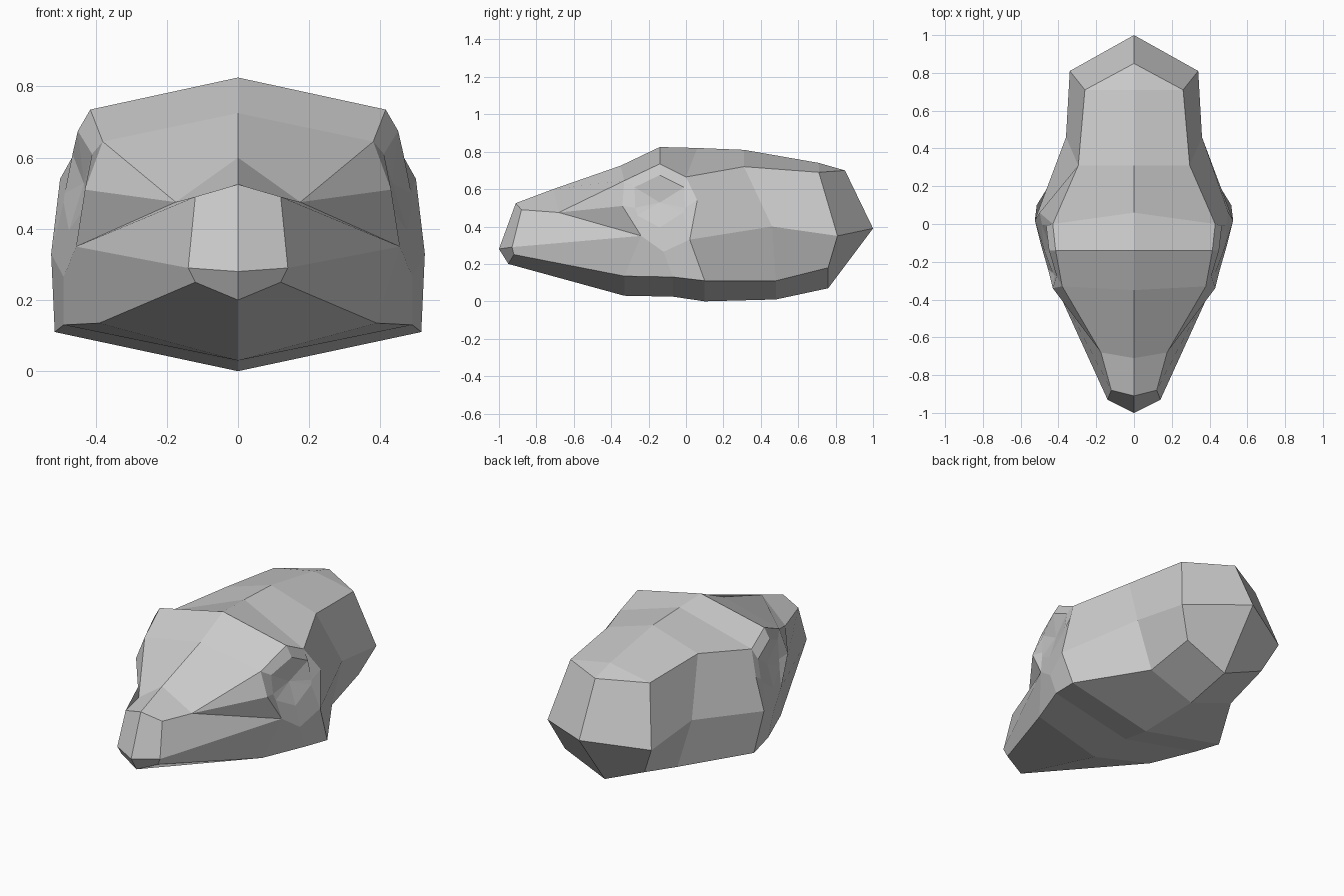
import bpy, bmesh
from mathutils import Vector

if "Cube" in bpy.data.objects:
    bpy.data.objects.remove(bpy.data.objects["Cube"])


def mirrored_object(name, faces):
    """Half shell from faces of 3D points, completed by a mirror across x = 0."""
    bm = bmesh.new()
    for face in faces:
        bm.faces.new([bm.verts.new(p) for p in face])
    bmesh.ops.remove_doubles(bm, verts=bm.verts, dist=0.002)
    bmesh.ops.recalc_face_normals(bm, faces=bm.faces)
    if sum(f.normal.x * f.calc_area() for f in bm.faces) < 0:
        bmesh.ops.reverse_faces(bm, faces=bm.faces)
    mesh = bpy.data.meshes.new(name)
    bm.to_mesh(mesh)
    bm.free()
    obj = bpy.data.objects.new(name, mesh)
    bpy.context.collection.objects.link(obj)
    mod = obj.modifiers.new("Mirror", 'MIRROR')
    mod.use_clip = True
    mod.merge_threshold = 0.002
    return obj


def strip(a, b, closed=False):
    """Quads between two profiles with the same number of points."""
    n = len(a)
    return [(a[i], a[(i + 1) % n], b[(i + 1) % n], b[i])
            for i in range(n if closed else n - 1)]


# Centre profiles (y, z), nose to back
spine = [(0, y, z) for y, z in (
    (-.91, .525), (-.71, .60), (-.35, .725), (-.14, .825),
    (.06, .82), (.31, .81), (.71, .74), (.85, .70))]
keel = [(0, y, z) for y, z in (
    (-1, .28), (-.95, .20), (-.33, .03), (-.07, .025),
    (.10, 0), (.48, .01), (.76, .07), (1, .39))]

# Side profiles, nose to back
brow = [(.12, -.88, .49), (.175, -.68, .475), (.38, -.33, .645),
        (.415, -.14, .735), (.43, 0, .665), (.295, .31, .72), (.26, .71, .69)]
jaw = [(.14, -.93, .29), (.12, -.92, .25), (.39, -.33, .135), (.49, -.07, .13),
       (.515, .10, .11), (.28, .48, .11), (.26, .76, .18), (.34, .81, .35)]
flank = (.36, .46, .40)

# Eye socket outline and eye rim
socket = brow[2:5] + [(.50, .06, .54), (.525, .02, .33), (.49, -.12, .265),
                      (.455, -.24, .35), (.43, -.34, .51)]
rim = [(.41, -.275, .61), (.45, -.14, .675), (.465, -.01, .61), (.487, -.005, .50),
       (.49, -.016, .475), (.475, -.14, .395), (.43, -.26, .46), (.42, -.272, .50)]
B, J, S = brow, jaw, socket

faces = strip(spine[:7], brow) + strip(keel, jaw) + strip(socket, rim, closed=True)
# Nose and back of the head
faces += [(spine[0], B[0], J[0], keel[0]), (spine[6], spine[7], B[6]),
          (spine[7], B[6], J[7], keel[7])]
# Snout side
faces += [(B[0], B[1], S[6], J[0]), (B[1], S[7], S[6]), (B[1], B[2], S[7]),
          (J[0], S[6], J[2], J[1])]
# Cheek and neck side
faces += [(S[6], S[5], J[3], J[2]), (S[5], S[4], J[4], J[3]),
          (B[4], B[5], flank, S[4], S[3]), (B[5], B[6], J[7], flank),
          (S[4], flank, J[5], J[4]), (flank, J[7], J[6], J[5])]
mirrored_object("head", faces)

# Shallow sunken eyes
centre = sum((Vector(p) for p in rim), Vector()) / len(rim) - Vector((.02, 0, 0))
mirrored_object("eyes", [(rim[i], rim[(i + 1) % 8], centre) for i in range(8)])
